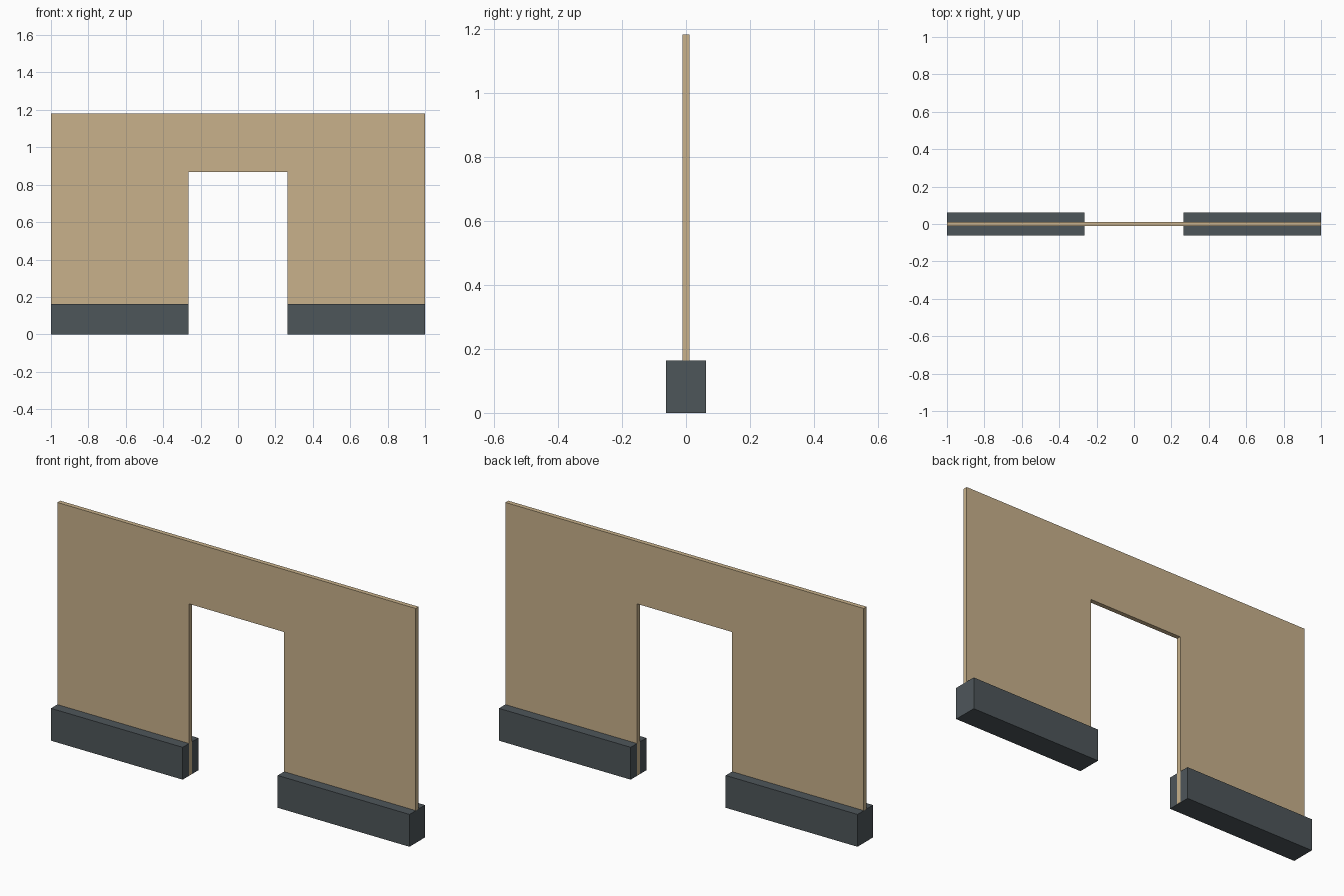
import bpy
import bmesh

if "Cube" in bpy.data.objects:
    bpy.data.objects.remove(bpy.data.objects["Cube"])


def material(name, rgb):
    m = bpy.data.materials.new(name)
    m.diffuse_color = (*rgb, 1.0)
    m.use_nodes = True
    m.node_tree.nodes["Principled BSDF"].inputs["Base Color"].default_value = m.diffuse_color
    return m


def extrude_profile(name, profile, y_half, mat):
    """Extrude an x/z outline symmetrically along y."""
    bm = bmesh.new()
    face = bm.faces.new([bm.verts.new((x, -y_half, z)) for x, z in profile])
    new = bmesh.ops.extrude_face_region(bm, geom=[face])["geom"]
    verts = [v for v in new if isinstance(v, bmesh.types.BMVert)]
    bmesh.ops.translate(bm, verts=verts, vec=(0, 2 * y_half, 0))
    bmesh.ops.recalc_face_normals(bm, faces=bm.faces)
    mesh = bpy.data.meshes.new(name)
    bm.to_mesh(mesh)
    bm.free()
    mesh.materials.append(mat)
    obj = bpy.data.objects.new(name, mesh)
    bpy.context.collection.objects.link(obj)
    return obj


tan = material("tan panel", (0.578, 0.440, 0.258))
grey = material("dark grey base", (0.076, 0.093, 0.102))

DOOR = 0.265

# Thin wall panel with a doorway; its jambs sit just proud of the bases
jamb, end, low = DOOR - 0.001, 0.9995, 0.001
extrude_profile("wall_panel", [
    (-end, low), (-jamb, low), (-jamb, 0.867), (jamb, 0.867),
    (jamb, low), (end, low), (end, 1.182), (-end, 1.182)], 0.0115, tan)

# Base block on each side of the doorway
for side, label in ((-1, "left"), (1, "right")):
    a, b = side * DOOR, side * 1.0
    extrude_profile(label + "_base",
                    [(a, 0), (b, 0), (b, 0.163), (a, 0.163)], 0.062, grey)
